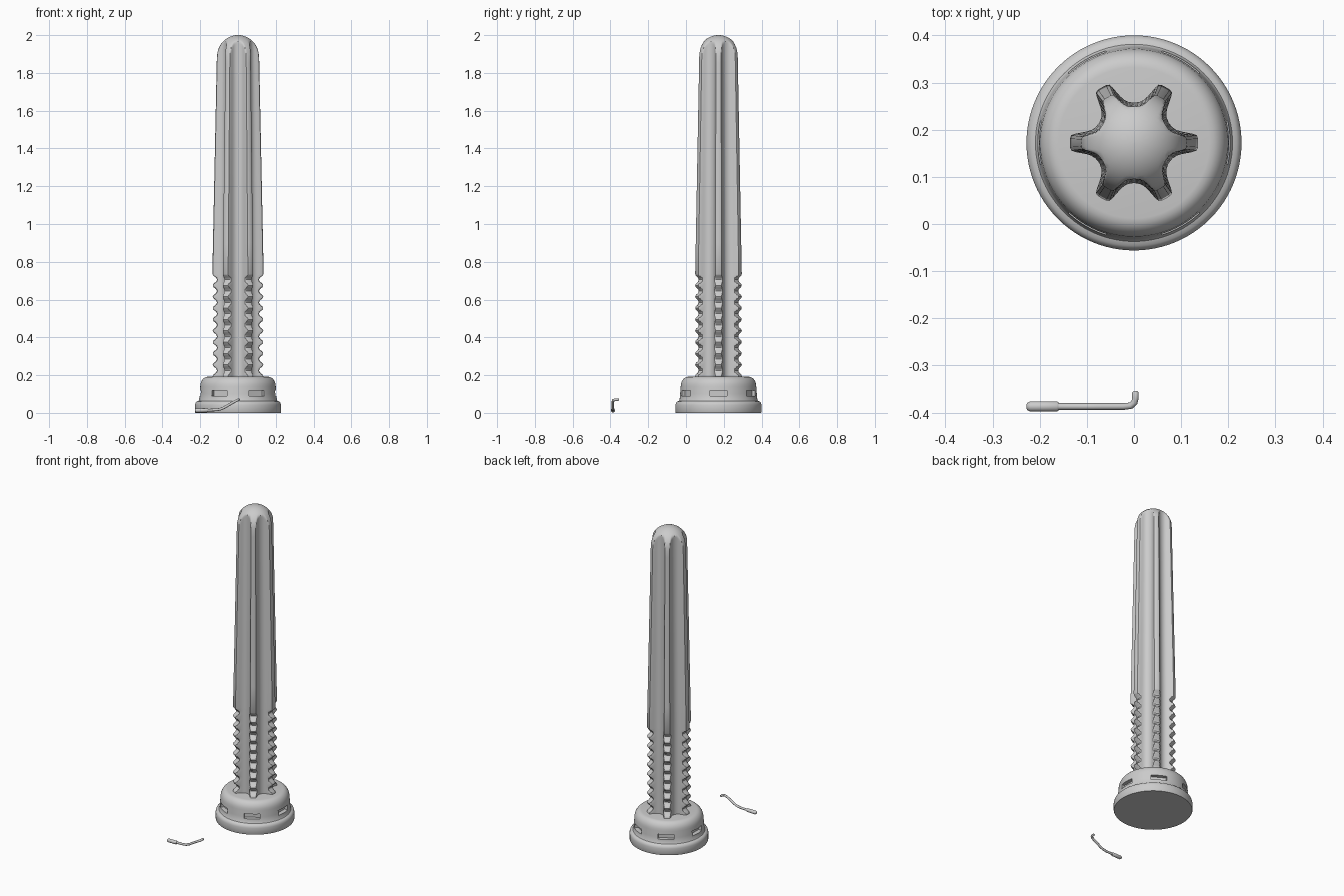
import bpy, bmesh, math
from mathutils import Vector

cube = bpy.data.objects.get("Cube")
if cube:
    bpy.data.objects.remove(cube)

CY = 0.172          # centre of the spike and its base in y
grey = bpy.data.materials.new("plain grey")
grey.use_nodes = True
grey.diffuse_color = (0.6, 0.6, 0.6, 1)
grey.node_tree.nodes["Principled BSDF"].inputs["Base Color"].default_value = (0.6, 0.6, 0.6, 1)


def loft(name, rings, angle=35):
    """Skin closed rings of points, capping both ends."""
    bm = bmesh.new()
    loops = [[bm.verts.new(p) for p in ring] for ring in rings]
    n = len(loops[0])
    for a, b in zip(loops, loops[1:]):
        for i in range(n):
            j = (i + 1) % n
            bm.faces.new((a[i], a[j], b[j], b[i]))
    bm.faces.new(loops[0][::-1])
    bm.faces.new(loops[-1])
    bmesh.ops.recalc_face_normals(bm, faces=bm.faces)
    mesh = bpy.data.meshes.new(name)
    bm.to_mesh(mesh)
    bm.free()
    obj = bpy.data.objects.new(name, mesh)
    bpy.context.collection.objects.link(obj)
    mesh.materials.append(grey)
    smooth(obj, angle)
    return obj


def smooth(obj, angle):
    bpy.ops.object.select_all(action='DESELECT')
    obj.select_set(True)
    bpy.context.view_layer.objects.active = obj
    bpy.ops.object.shade_smooth_by_angle(angle=math.radians(angle))


def polar(r, a, z):
    return (r * math.cos(a), CY + r * math.sin(a), z)


# Star spike: half a lobe as (degrees, radius), mirrored and repeated six times
half = [(0, .136), (4, .136), (7, .134), (9, .125), (11, .114), (13.5, .103),
        (17, .094), (22, .088), (30, .085)]
lobe = half + [(60 - d, r) for d, r in half[-2:0:-1]]
star = [(math.radians(d + 60 * k), r) for k in range(6) for d, r in lobe]
VALLEY, NOTCH_LOW, NOTCH_TOP, TEETH, DOME = .085, .195, .735, 9, .11


def spike_ring(z, cap=1.0):
    t = max(0, (z - NOTCH_TOP) / (2 - NOTCH_TOP))
    ring = []
    for a, r in star:
        r = VALLEY * (1 - .1 * t) + (r - VALLEY) * (1 - .35 * t)
        ring.append(polar(min(r, cap), a, z))
    return ring


rings = [spike_ring(.15)]
pitch = (NOTCH_TOP - NOTCH_LOW) / TEETH
tooth = [(0, .134), (.15, .13), (.32, .116), (.5, .111), (.68, .116), (.85, .13)]
for k in range(TEETH):
    rings += [spike_ring(NOTCH_LOW + (k + f) * pitch, cap) for f, cap in tooth]
rings += [spike_ring(z) for z in (NOTCH_TOP, .9, 1.2, 1.5, 1.75, 1.85, 1.89)]
for k in range(1, 17):
    a = math.radians(90 * k / 16.2)
    rings.append(spike_ring(2 - DOME + DOME * math.sin(a), DOME * math.cos(a)))
loft("star_spike", rings, 40)

# Round base with a rim, a stepped collar and a rounded shoulder
profile = [(.226, 0), (.228, .004), (.228, .042), (.225, .053), (.218, .06), (.209, .063),
           (.206, .068), (.203, .1), (.2, .14)]
profile += [(.16 + .04 * math.cos(math.radians(a)), .14 + .052 * math.sin(math.radians(a)))
            for a in range(15, 91, 15)]
SEG = 96
base = loft("base", [[polar(r, 2 * math.pi * i / SEG, z) for i in range(SEG)]
                     for r, z in profile])

# Six shallow slots around the collar, in line with the lobes
bm = bmesh.new()
for k in range(6):
    a = math.radians(60 * k)
    made = bmesh.ops.create_cube(bm, size=1)["verts"]
    bmesh.ops.scale(bm, verts=made, vec=(.06, .092, .03))
    bmesh.ops.translate(bm, verts=made, vec=(.207, 0, .104))
    for v in made:
        x, y, z = v.co
        v.co = (x * math.cos(a) - y * math.sin(a), CY + x * math.sin(a) + y * math.cos(a), z)
mesh = bpy.data.meshes.new("slot_cutter")
bm.to_mesh(mesh)
bm.free()
mesh.materials.append(grey)
cutter = bpy.data.objects.new("slot_cutter", mesh)
bpy.context.collection.objects.link(cutter)
cut = base.modifiers.new("slots", 'BOOLEAN')
cut.object = cutter
cut.operation = 'DIFFERENCE'
cut.solver = 'EXACT'
bpy.context.view_layer.objects.active = base
bpy.ops.object.modifier_apply(modifier=cut.name)
bpy.data.objects.remove(cutter)
smooth(base, 35)


def rod(name, stations, sides=16):
    """Round bar through (point, radius) stations."""
    pts = [Vector(p) for p, r in stations]
    rings = []
    for i, (p, r) in enumerate(stations):
        d = (pts[min(i + 1, len(pts) - 1)] - pts[max(i - 1, 0)]).normalized()
        u = d.cross(Vector((0, -.4, 1))).normalized()
        w = d.cross(u)
        rings.append([pts[i] + r * (u * math.cos(2 * math.pi * k / sides)
                                    + w * math.sin(2 * math.pi * k / sides))
                      for k in range(sides)])
    return loft(name, rings, 50)


# Bent hook lying in front of the base, with a thicker rounded grip
Y = -.387
rod("hook_grip", [((-.228, Y, .013), .004), ((-.226, Y, .013), .008), ((-.22, Y, .013), .011),
                  ((-.164, Y, .014), .011), ((-.16, Y, .014), .009)])
rod("hook_rod", [((-.17, Y, .014), .007), ((-.115, Y, .016), .007), ((-.095, Y, .019), .007),
                 ((-.075, Y, .027), .007), ((-.02, Y, .059), .007), ((-.006, Y + .002, .066), .007),
                 ((.001, Y + .009, .069), .007), ((.003, Y + .018, .07), .007),
                 ((.003, Y + .029, .07), .007), ((.003, Y + .033, .07), .004)])
